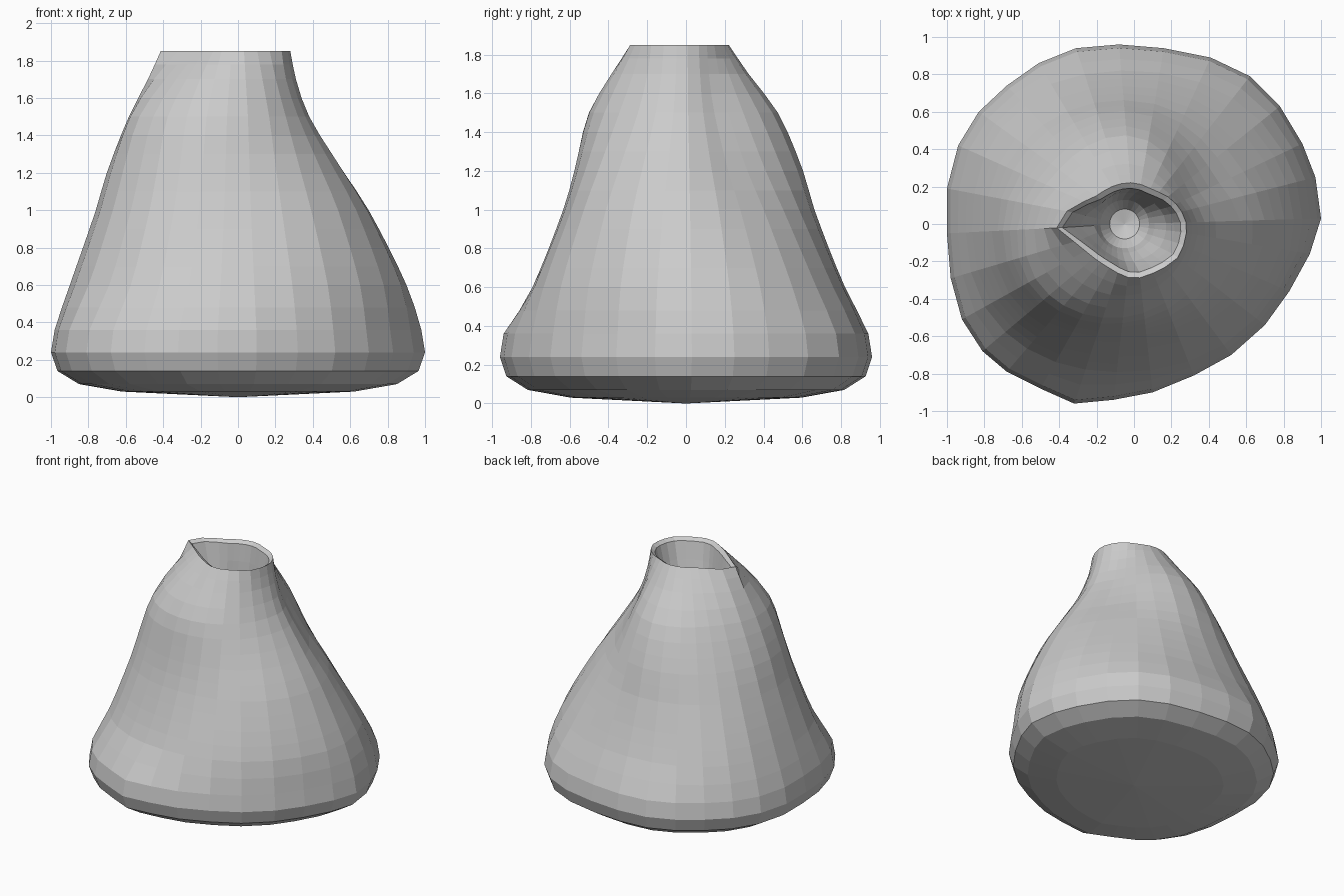
import bpy, bmesh, math

if "Cube" in bpy.data.objects:
    bpy.data.objects.remove(bpy.data.objects["Cube"])

# widest outline of the vase (plan view), one point per column
BASE = [(1, .03), (.97, .25), (.9, .43), (.78, .63), (.62, .79), (.41, .89), (.16, .94),
        (-.08, .96), (-.31, .94), (-.51, .86), (-.68, .74), (-.83, .6), (-.94, .42),
        (-1, .19), (-1, -.05), (-.98, -.29), (-.92, -.51), (-.81, -.68), (-.68, -.79),
        (-.5, -.88), (-.32, -.96), (-.11, -.94), (.1, -.9), (.32, -.81), (.52, -.7),
        (.7, -.54), (.83, -.36), (.94, -.16)]
# pinched mouth: angle -> radius
LIP = {0: .28, 33: .24, 60: .21, 90: .22, 125: .235, 147: .26, 165: .34, 177: .41, 184: .41,
       195: .34, 213: .29, 240: .27, 270: .29, 300: .28, 318: .295, 345: .285}
# leaning body: radii in eight directions at each height
DIRS = (0, 33, 90, 147, 180, 213, 270, 327)
BODY = {.6: (.90, .88, .82, .92, .90, .91, .79, .83),
        1.0: (.70, .64, .66, .74, .76, .76, .63, .68),
        1.2: (.57, .50, .60, .65, .70, .70, .57, .57),
        1.5: (.38, .34, .47, .50, .58, .60, .49, .40),
        1.7: (.31, .27, .32, .37, .48, .44, .38, .32)}


def interp(keys, t):
    """Smooth curve through sorted (position, value) keys."""
    n = len(keys)
    i = max(0, min(n - 2, sum(k[0] <= t for k in keys) - 1))

    def slope(j):
        a, b = keys[max(j - 1, 0)], keys[min(j + 1, n - 1)]
        return (b[1] - a[1]) / (b[0] - a[0])
    (x0, y0), (x1, y1) = keys[i], keys[i + 1]
    h = x1 - x0
    u = (t - x0) / h
    return ((2*u**3 - 3*u*u + 1) * y0 + (u**3 - 2*u*u + u) * h * slope(i)
            + (3*u*u - 2*u**3) * y1 + (u**3 - u*u) * h * slope(i + 1))


def around(pairs, ang):
    """Interpolate radius periodically around the axis."""
    pairs = sorted(pairs)
    keys = [(a + s, r) for s in (-360, 0, 360) for a, r in pairs]
    return interp(keys, ang)


angles = [math.degrees(math.atan2(y, x)) % 360 for x, y in BASE]
base_r = [math.hypot(x, y) for x, y in BASE]
lip_r = [around(LIP.items(), a) for a in angles]

# vertical profile of every column
profiles = []
for a, b, l in zip(angles, base_r, lip_r):
    keys = [(.24, b), (.36, b * .98)]
    keys += [(z, around(zip(DIRS, row), a)) for z, row in sorted(BODY.items())]
    profiles.append(keys + [(1.85, l)])

bm = bmesh.new()


def ring(radii, z, cx=0, cy=0):
    return [bm.verts.new((cx + r * math.cos(math.radians(a)),
                          cy + r * math.sin(math.radians(a)), z))
            for a, r in zip(angles, radii)]


# rounded foot
rings = [ring([r * s for r in base_r], z) for s, z in ((.62, .03), (.85, .07), (.965, .14))]
# outer wall up to the mouth
for z in (.24, .36, .48, .6, .7, .8, .9, 1.0, 1.1, 1.2, 1.3, 1.4, 1.5, 1.6, 1.7, 1.78, 1.85):
    rings.append(ring([interp(p, z) for p in profiles], z))
# inside of the mouth, narrowing to a throat
for z, t, drop in ((1.83, .0, .03), (1.7, .2, .03), (1.55, .5, .015), (1.4, .85, 0), (1.3, 1, 0)):
    rings.append(ring([(r - drop) * (1 - t) + .13 * t for r in lip_r], z, -.05 * t))
rings.append(ring([.08] * len(angles), 1.22, -.05))

n = len(angles)
for lo, hi in zip(rings, rings[1:]):
    for i in range(n):
        j = (i + 1) % n
        bm.faces.new((lo[i], lo[j], hi[j], hi[i]))
# underside and throat floor fans
for r, c in ((rings[0], (0, 0, 0)), (rings[-1], (-.05, 0, 1.2))):
    v = bm.verts.new(c)
    for i in range(n):
        bm.faces.new((r[i], r[(i + 1) % n], v))
bmesh.ops.recalc_face_normals(bm, faces=bm.faces)

mesh = bpy.data.meshes.new("vase")
bm.to_mesh(mesh)
bm.free()
vase = bpy.data.objects.new("vase", mesh)
bpy.context.collection.objects.link(vase)
